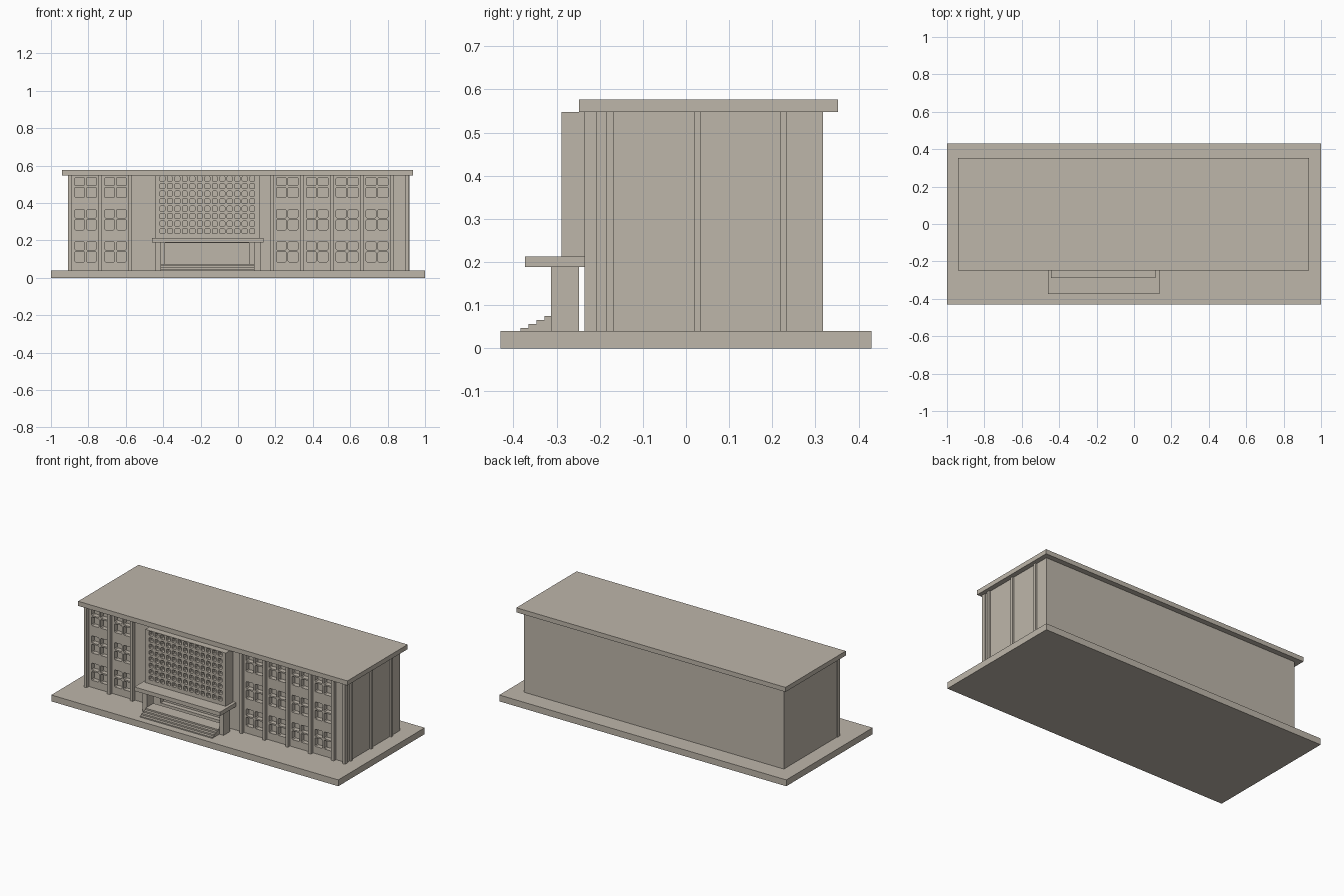
import bpy
import bmesh

if "Cube" in bpy.data.objects:
    bpy.data.objects.remove(bpy.data.objects["Cube"])

stone = bpy.data.materials.new("warm_grey_stone")
stone.diffuse_color = (0.515, 0.468, 0.402, 1)
stone.use_nodes = True
stone.node_tree.nodes["Principled BSDF"].inputs["Base Color"].default_value = stone.diffuse_color


def finish(name, bm):
    bmesh.ops.recalc_face_normals(bm, faces=bm.faces)
    mesh = bpy.data.meshes.new(name)
    bm.to_mesh(mesh)
    bm.free()
    mesh.materials.append(stone)
    ob = bpy.data.objects.new(name, mesh)
    bpy.context.collection.objects.link(ob)
    return ob


def prism(bm, outline, a, b, axis):
    """Extrude a 2D outline from a to b along x (outline y,z) or y (outline x,z)."""
    def place(p, t):
        return (t, p[0], p[1]) if axis == "x" else (p[0], t, p[1])
    lo = [bm.verts.new(place(p, a)) for p in outline]
    hi = [bm.verts.new(place(p, b)) for p in outline]
    bm.faces.new(lo)
    bm.faces.new(hi)
    n = len(outline)
    for i in range(n):
        j = (i + 1) % n
        bm.faces.new((lo[i], lo[j], hi[j], hi[i]))


def box(name, x, y, z):
    bm = bmesh.new()
    prism(bm, [(x[0], z[0]), (x[1], z[0]), (x[1], z[1]), (x[0], z[1])], y[0], y[1], "y")
    return finish(name, bm)


def hole(bm, x, z, y, c):
    """Opening with clipped corners, running through the depth range y."""
    (l, r), (d, u) = x, z
    prism(bm, [(l + c, d), (r - c, d), (r, d + c), (r, u - c),
               (r - c, u), (l + c, u), (l, u - c), (l, d + c)], y[0], y[1], "y")


def cut(ob, name, bm):
    cutter = finish(name, bm)
    cutter.hide_render = True
    cutter.hide_viewport = True
    mod = ob.modifiers.new("openings", "BOOLEAN")
    mod.operation = "DIFFERENCE"
    mod.solver = "EXACT"
    mod.object = cutter


GROUND, EAVES, WALL = 0.04, 0.548, -0.213

# Plinth, main block and flat roof
box("plinth", (-1, 1), (-0.43, 0.43), (0, GROUND))
block = box("main_block", (-0.905, 0.905), (WALL, 0.318), (GROUND, EAVES))
box("roof_slab", (-0.94, 0.936), (-0.248, 0.352), (EAVES, 0.577))

# Four-pane windows on three floors, and the entrance recess
bm = bmesh.new()
for bay in (-0.895, -0.735, 0.183, 0.343, 0.503, 0.663):
    for floor in (0.085, 0.257, 0.429):
        for px in (0.022, 0.085):
            for lo, hi in ((0, 0.055), (0.064, 0.108)):
                hole(bm, (bay + px, bay + px + 0.053), (floor + lo, floor + hi),
                     (WALL - 0.05, WALL + 0.03), 0.005)
hole(bm, (-0.39, 0.06), (0.07, 0.187), (WALL - 0.05, WALL + 0.03), 0.001)
cut(block, "window_cutter", bm)

# Front pilasters
for x in (-0.9, -0.738, -0.578, 0.183, 0.343, 0.503, 0.663, 0.823, 0.902):
    box("front_pilaster", (x - 0.009, x + 0.009), (-0.235, WALL + 0.005), (GROUND, EAVES))

# Side pilasters on the right end
for y in (-0.176, 0.026, 0.226):
    box("side_pilaster", (0.9, 0.916), (y - 0.008, y + 0.008), (GROUND, EAVES))

# Perforated screen above the entrance
screen = box("lattice_screen", (-0.445, 0.116), (-0.288, WALL), (0.2, EAVES))
bm = bmesh.new()
for i in range(13):
    for j in range(8):
        x, z = -0.404 + 0.04 * i, 0.25 + 0.04 * j
        hole(bm, (x - 0.0135, x + 0.0135), (z - 0.0135, z + 0.0135), (-0.32, -0.26), 0.004)
cut(screen, "lattice_cutter", bm)

# Porch canopy and its two piers
box("canopy", (-0.461, 0.135), (-0.373, WALL), (0.188, 0.213))
for x in (-0.43, 0.104):
    box("porch_pier", (x - 0.015, x + 0.015), (-0.313, -0.248), (GROUND, 0.188))

# Stepped stair up to the porch landing
profile = [(-0.248, GROUND), (-0.384, GROUND)]
for i in range(4):
    y, z = -0.384 + 0.0185 * i, 0.047 + 0.0093 * i
    profile += [(y, z), (y + 0.0185 if i < 3 else -0.248, z)]
bm = bmesh.new()
prism(bm, profile, -0.415, 0.089, "x")
finish("entrance_steps", bm)
